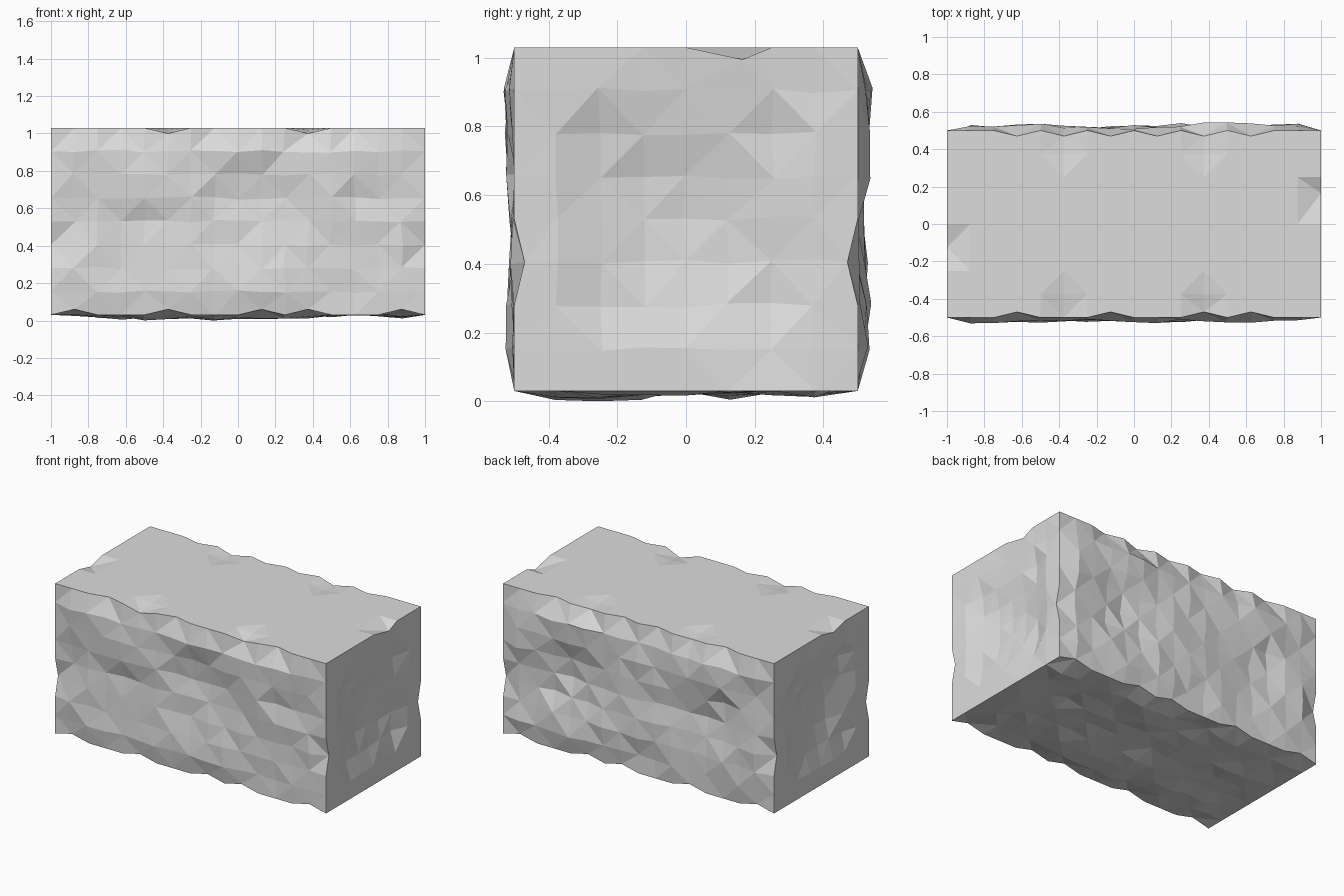
import bpy, bmesh, random
from math import pi
from mathutils import Vector, Matrix, noise

random.seed(11)
if "Cube" in bpy.data.objects:
    bpy.data.objects.remove(bpy.data.objects["Cube"])

CELL = 0.125
HALF = Vector((1.0, 0.5, 0.5))
LIFT = 0.53

# Stone colour
stone = bpy.data.materials.new("pale grey stone")
stone.use_nodes = True
grey = (0.72, 0.72, 0.72, 1)
stone.diffuse_color = grey
stone.node_tree.nodes["Principled BSDF"].inputs["Base Color"].default_value = grey

# Block shell: six gridded sides welded together
bm = bmesh.new()
for axis, turn in ((2, Matrix()), (1, Matrix.Rotation(pi / 2, 4, 'X')),
                   (0, Matrix.Rotation(pi / 2, 4, 'Y'))):
    for sign in (-1, 1):
        move = Vector()
        move[axis] = sign * HALF[axis]
        wide = 8 if axis == 0 else 16
        grid = bmesh.ops.create_grid(bm, x_segments=wide, y_segments=8, size=0.5)
        for v in grid["verts"]:
            v.co.x *= wide / 8
            v.co = turn @ v.co + move
bmesh.ops.remove_doubles(bm, verts=bm.verts, dist=0.001)
bmesh.ops.recalc_face_normals(bm, faces=bm.faces)


def is_odd(co):
    return sum(round(c / CELL) for c in co) % 2 == 1


# Facets: split squares into a diamond pattern
for face in list(bm.faces):
    a, b = [v for v in face.verts if is_odd(v.co)]
    bmesh.utils.face_split(face, a, b)


def rough(co):
    """Broad swells, longer along the block, with a little fine grain."""
    broad = noise.noise(Vector((co.x * 2.2, co.y * 3, co.z * 3)))
    return 0.035 * broad + random.uniform(-0.011, 0.011)


# Outward offset at each grid ring, from the arris to the middle
SIDE_RINGS = (0, 0.016, 0.013, -0.004, -0.012)
END_RINGS = (0, -0.003, -0.035, -0.06, -0.068)
BASE_RINGS = (0, 0.01, 0.008, 0, -0.004)

# Weathering: chisel the sides, ends and underside, leave the top dressed flat
for v in bm.verts:
    p = v.co.copy()
    sides = [a for a in range(3) if abs(abs(p[a]) - HALF[a]) < 0.001]
    if len(sides) > 1:
        continue
    axis = sides[0]
    out = 1 if p[axis] > 0 else -1
    if axis == 2 and out > 0:
        continue
    ring = round(min(HALF[a] - abs(p[a]) for a in range(3) if a != axis) / CELL)
    if axis == 1:
        push = min(0.043, SIDE_RINGS[ring] + rough(p))
    elif axis == 2:
        push = min(0.03, BASE_RINGS[ring] + rough(p))
    else:
        push = min(0, END_RINGS[ring] + 0.6 * rough(p))
    for a in range(3):
        if a != axis:
            v.co[a] += random.uniform(-0.008, 0.008)
    v.co[axis] += out * push


def chip(column, y, z, shift):
    """Knock one point inward, found by its nearest grid spot."""
    spot = Vector((column * CELL, y, z))
    point = min(bm.verts, key=lambda v: (v.co - spot).length)
    point.co += Vector(shift)


# Chipped long arrises, top and bottom
for column in (-5, -1, 3, 5):
    chip(column, -0.5, 0.5, (0, 0.03, 0))
for column in (-5, -3, -1, 1, 3, 5):
    chip(column, 0.5, 0.5, (0, -0.03, 0))
for column in (-3, 3):
    chip(column, -0.5, 0.5, (0, 0, -0.03))
    chip(column, 0.5, 0.5, (0, 0, -0.015))
    for y in (-0.375, 0.375):
        chip(column, y, 0.5, (0, 0, -0.012))
for column in (-7, -3, 1, 3, 7):
    for y in (-0.5, 0.5):
        chip(column, y, -0.5, (0, 0, 0.03))

# Chipped end arrises
for end in (-8, 8):
    for y in (-0.5, 0.5):
        chip(end, y, -0.125, (0, -0.06 * y, 0))
chip(8, 0.125, 0.5, (0, 0.04, -0.035))
chip(-8, -0.125, 0.5, (0, 0, -0.03))

# Finished block, standing on the ground
bmesh.ops.translate(bm, verts=bm.verts, vec=(0, 0, LIFT))
mesh = bpy.data.meshes.new("stone_block")
bm.to_mesh(mesh)
bm.free()
mesh.materials.append(stone)
bpy.context.collection.objects.link(bpy.data.objects.new("stone_block", mesh))
